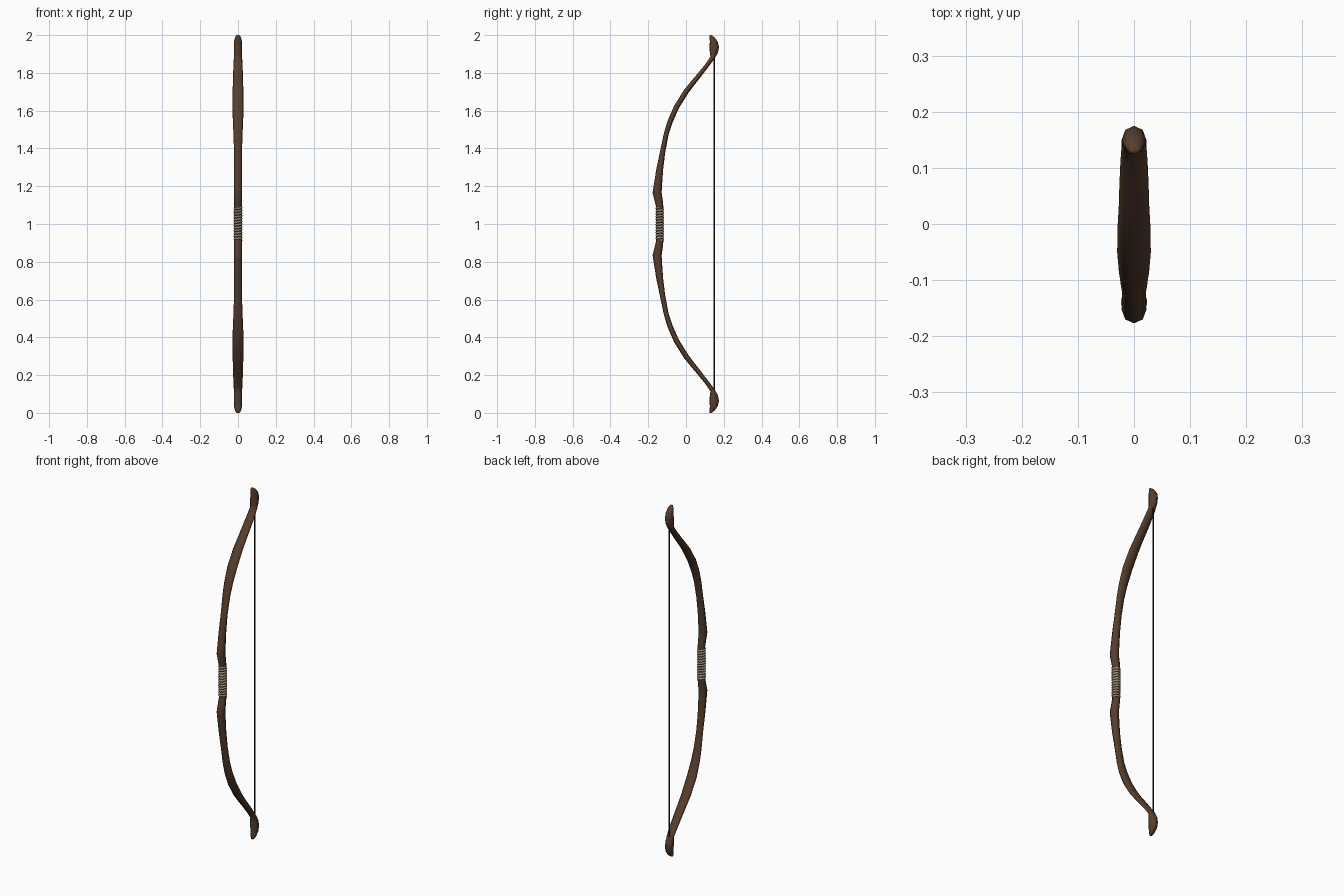
import bpy, bmesh, math

if "Cube" in bpy.data.objects:
    bpy.data.objects.remove(bpy.data.objects["Cube"])


def material(name, rgb):
    m = bpy.data.materials.new(name)
    m.diffuse_color = (*rgb, 1)
    m.use_nodes = True
    m.node_tree.nodes["Principled BSDF"].inputs["Base Color"].default_value = m.diffuse_color
    return m


wood = material("dark_wood", (0.095, 0.048, 0.025))
cord = material("tan_cord", (0.42, 0.33, 0.23))
black = material("string_black", (0.02, 0.018, 0.016))

SIDES = 8


def loft(name, sections, mat):
    """Skin elliptical rings; section = y, z, half depth, half width, tilt."""
    bm = bmesh.new()
    rings = []
    for y, z, d, w, t in sections:
        ring = []
        for i in range(SIDES):
            a = 2 * math.pi * i / SIDES
            s = d * math.sin(a)
            ring.append(bm.verts.new((w * math.cos(a), y + s * math.cos(t), z - s * math.sin(t))))
        rings.append(ring)
    for r0, r1 in zip(rings, rings[1:]):
        for i in range(SIDES):
            j = (i + 1) % SIDES
            bm.faces.new((r0[i], r0[j], r1[j], r1[i]))
    bm.faces.new(rings[0][::-1])
    bm.faces.new(rings[-1])
    bmesh.ops.recalc_face_normals(bm, faces=bm.faces)
    me = bpy.data.meshes.new(name)
    bm.to_mesh(me)
    bm.free()
    me.shade_smooth()
    ob = bpy.data.objects.new(name, me)
    bpy.context.collection.objects.link(ob)
    me.materials.append(mat)
    return ob


# upper half of the stave: y, z, half depth, half width
half = [
    (-0.139, 1.09, 0.019, 0.020),
    (-0.142, 1.11, 0.021, 0.021),
    (-0.153, 1.165, 0.024, 0.022),
    (-0.151, 1.185, 0.023, 0.022),
    (-0.139, 1.29, 0.018, 0.021),
    (-0.124, 1.38, 0.014, 0.021),
    (-0.105, 1.475, 0.013, 0.024),
    (-0.085, 1.54, 0.014, 0.027),
    (-0.050, 1.62, 0.014, 0.030),
    (0.000, 1.70, 0.014, 0.029),
    (0.035, 1.745, 0.013, 0.027),
    (0.072, 1.79, 0.012, 0.026),
    (0.115, 1.845, 0.011, 0.024),
    (0.140, 1.88, 0.012, 0.022),
    (0.147, 1.905, 0.021, 0.022),
    (0.150, 1.935, 0.025, 0.022),
    (0.147, 1.965, 0.021, 0.021),
    (0.138, 1.988, 0.013, 0.016),
    (0.130, 2.00, 0.005, 0.008),
]
path = [(y, 2 - z, d, w) for y, z, d, w in reversed(half)] + half
stave = []
for i, (y, z, d, w) in enumerate(path):
    a, b = path[max(i - 1, 0)], path[min(i + 1, len(path) - 1)]
    # rings follow the limb, but stay level on the nocks and by the grip
    level = abs(z - 1) > 0.89 or abs(z - 1) < 0.2
    stave.append((y, z, d, w, 0 if level else math.atan2(b[0] - a[0], b[1] - a[1])))
loft("bow_stave", stave, wood)


def tube(name, points, radius, mat, res=2):
    cu = bpy.data.curves.new(name, 'CURVE')
    cu.dimensions = '3D'
    cu.bevel_depth = radius
    cu.bevel_resolution = res
    cu.use_fill_caps = True
    sp = cu.splines.new('POLY')
    sp.points.add(len(points) - 1)
    for p, co in zip(sp.points, points):
        p.co = (*co, 1)
    ob = bpy.data.objects.new(name, cu)
    bpy.context.collection.objects.link(ob)
    cu.materials.append(mat)
    return ob


# cord wound round the grip
TURNS, STEPS = 12, 20
coil = []
for i in range(TURNS * STEPS + 1):
    a = 2 * math.pi * i / STEPS
    coil.append((0.018 * math.cos(a), -0.139 + 0.017 * math.sin(a),
                 0.913 + 0.174 * i / (TURNS * STEPS)))
tube("grip_wrap", coil, 0.0055, cord)

# bowstring between the nocks
tube("bowstring", [(0, 0.15, 0.10), (0, 0.15, 1.90)], 0.004, black)
